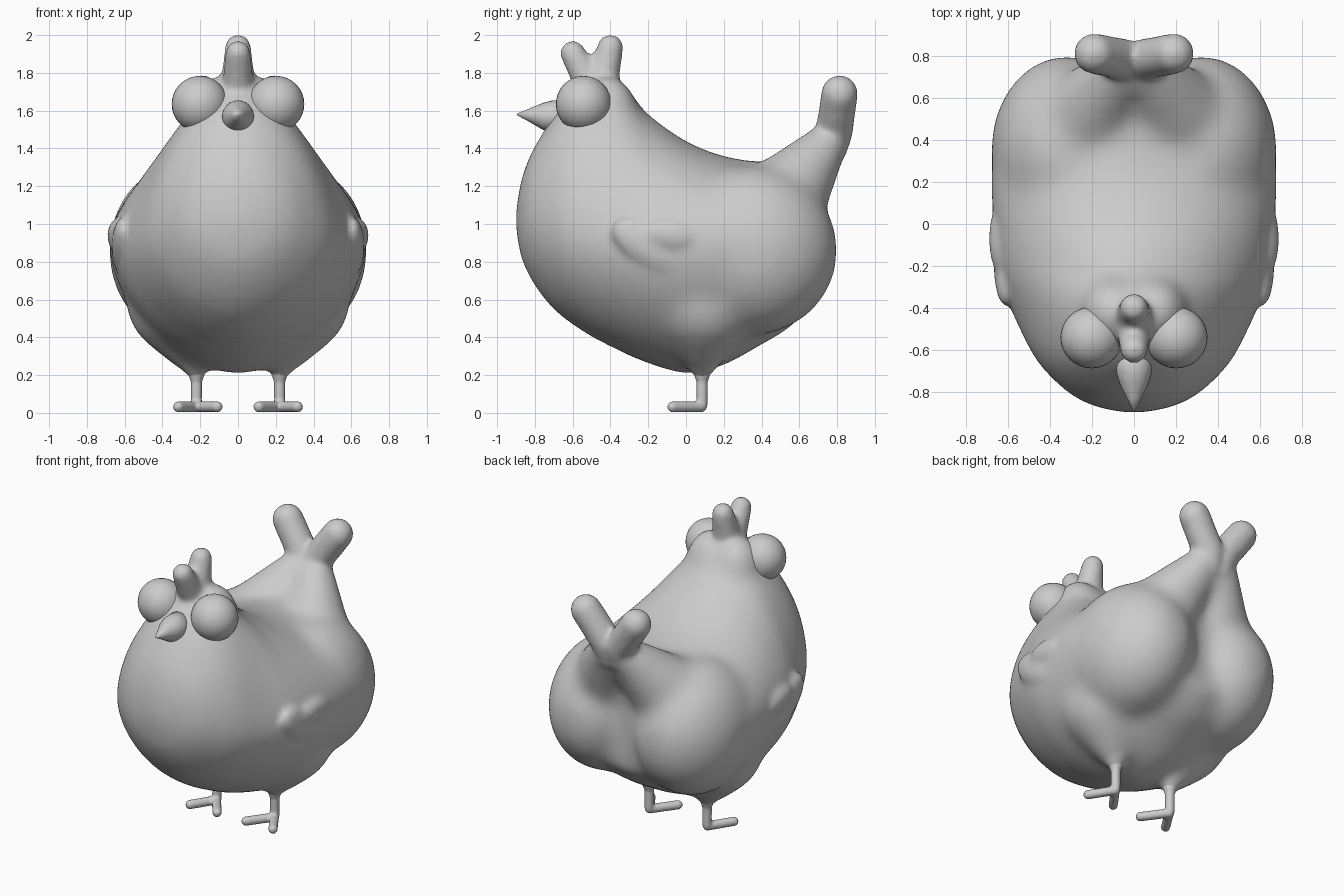
import bpy, bmesh, math
from mathutils import Vector, Matrix

if "Cube" in bpy.data.objects:
    bpy.data.objects.remove(bpy.data.objects["Cube"])


def finish(bm, name, voxel=0, soften=0):
    bmesh.ops.recalc_face_normals(bm, faces=bm.faces)
    me = bpy.data.meshes.new(name)
    bm.to_mesh(me)
    bm.free()
    me.shade_smooth()
    ob = bpy.data.objects.new(name, me)
    bpy.context.collection.objects.link(ob)
    if voxel:
        rem = ob.modifiers.new("fuse", 'REMESH')
        rem.mode = 'VOXEL'
        rem.voxel_size = voxel
        rem.use_smooth_shade = True
        smo = ob.modifiers.new("soften", 'SMOOTH')
        smo.factor = .5
        smo.iterations = soften
    return ob


def ball(bm, centre, radii, rot_x=0.0, seg=24):
    mat = (Matrix.Translation(centre) @ Matrix.Rotation(rot_x, 4, 'X')
           @ Matrix.Diagonal((*radii, 1)))
    bmesh.ops.create_uvsphere(bm, u_segments=seg, v_segments=seg // 2, radius=1, matrix=mat)


def chain(bm, pts, radii, steps=8):
    """Overlapping balls along a path, later fused by the remesh."""
    for i in range(len(pts) - 1):
        for k in range(steps + 1):
            t = k / steps
            r = radii[i] + (radii[i + 1] - radii[i]) * t
            ball(bm, Vector(pts[i]).lerp(Vector(pts[i + 1]), t), (r, r, r), seg=20)


def loft(bm, rings):
    loops = [[bm.verts.new(p) for p in ring] for ring in rings]
    n = len(loops[0])
    for a, b in zip(loops, loops[1:]):
        for i in range(n):
            bm.faces.new((a[i], a[(i + 1) % n], b[(i + 1) % n], b[i]))
    bm.faces.new(loops[0])
    bm.faces.new(loops[-1][::-1])


def spline(rows, steps):
    """Catmull-Rom interpolation of profile rows."""
    out = []
    for i in range(len(rows) - 1):
        q = [rows[max(0, min(len(rows) - 1, i + d))] for d in (-1, 0, 1, 2)]
        for k in range(steps):
            t = k / steps
            out.append([0.5 * (2 * b + (c - a) * t + (2 * a - 5 * b + 4 * c - d) * t * t
                               + (3 * b - a - 3 * c + d) * t ** 3) for a, b, c, d in zip(*q)])
    return out + [list(rows[-1])]


def section(y, bottom, mid, top, w, p, n=48):
    pts = []
    for i in range(n):
        a = 2 * math.pi * i / n
        c, s = math.cos(a), math.sin(a)
        e = 2 / (p if s > 0 else 1.8)
        h = (top - mid) if s > 0 else (mid - bottom)
        pts.append((w * math.copysign(abs(c) ** e, c), y,
                    mid + h * math.copysign(abs(s) ** e, s)))
    return pts


# body core: y, bottom, widest height, top, half width, upper roundness
profile = [
    (-.9, .95, 1.02, 1.09, .06, 2), (-.875, .82, 1.0, 1.23, .18, 2),
    (-.825, .71, 1.0, 1.37, .29, 2), (-.75, .6, .98, 1.5, .38, 1.9),
    (-.65, .5, .95, 1.65, .47, 1.75), (-.5, .4, .92, 1.78, .55, 1.5),
    (-.4, .35, .91, 1.79, .595, 1.42), (-.3, .3, .9, 1.7, .635, 1.5),
    (-.2, .26, .9, 1.585, .66, 1.6), (0, .205, .9, 1.44, .675, 1.85),
    (.2, .25, .9, 1.36, .685, 1.9), (.4, .36, .9, 1.33, .66, 1.75),
    (.55, .45, .9, 1.34, .55, 1.5), (.67, .58, .9, 1.32, .36, 1.4)]
bm = bmesh.new()
loft(bm, [section(*r) for r in spline(profile, 4)])
for s in (-1, 1):
    # rump cheeks
    ball(bm, (s * .32, .35, .86), (.365, .455, .45), seg=40)
    # thighs tapering down to the legs
    chain(bm, [(s * .3, .1, .6), (s * .23, .085, .235)], [.3, .06], 16)
    # slopes rising to the tail
    chain(bm, [(s * .3, .37, .94), (s * .06, .76, 1.44)], [.31, .11], 18)
    # back of the head between the eyes
    ball(bm, (s * .1, -.42, 1.58), (.16, .17, .215))
bulk = finish(bm, "body_bulk", .03, 22)

# take the softened bulk and add the finer parts to it
dg = bpy.context.evaluated_depsgraph_get()
bm = bmesh.new()
bm.from_object(bulk, dg)
bpy.data.objects.remove(bulk)
for s in (-1, 1):
    # forked tail tips
    chain(bm, [(s * .04, .765, 1.4), (s * .05, .785, 1.49), (s * .19, .813, 1.69)],
          [.09, .1, .099], 10)
    # small folded wings
    ball(bm, (s * .615, -.19, .88), (.055, .23, .11), -.55)
    ball(bm, (s * .635, -.07, .94), (.058, .17, .085), -.15)
    # ankles
    chain(bm, [(s * .23, .085, .3), (s * .22, .085, .2)], [.1, .035])
# comb
chain(bm, [(0, -.51, 1.74), (0, -.6, 1.905)], [.085, .068])
chain(bm, [(0, -.45, 1.74), (0, -.4, 1.936)], [.095, .07])
finish(bm, "body", .017, 12)

# eyes
for s, side in ((-1, "left"), (1, "right")):
    bm = bmesh.new()
    ball(bm, (s * .202, -.542, 1.635), (.149, .147, .149), seg=32)
    finish(bm, side + "_eye")

# beak
bm = bmesh.new()
beak = [(-.895, 1.58, .004), (-.83, 1.576, .035), (-.76, 1.57, .07),
        (-.71, 1.57, .084), (-.6, 1.57, .085)]
loft(bm, [[(r * math.cos(a), y, z + r * math.sin(a))
           for a in (2 * math.pi * i / 24 for i in range(24))] for y, z, r in beak])
finish(bm, "beak")

# legs with two splayed toes
for s, side in ((-1, "left"), (1, "right")):
    bm = bmesh.new()
    chain(bm, [(s * .22, .085, .26), (s * .22, .085, .17), (s * .22, .085, .04)],
          [.06, .031, .03], 10)
    for dx in (-.11, .095):
        chain(bm, [(s * .22, .08, .032), (s * (.22 + dx), -.07, .032)], [.03, .03], 10)
    finish(bm, side + "_leg", .009, 4)
